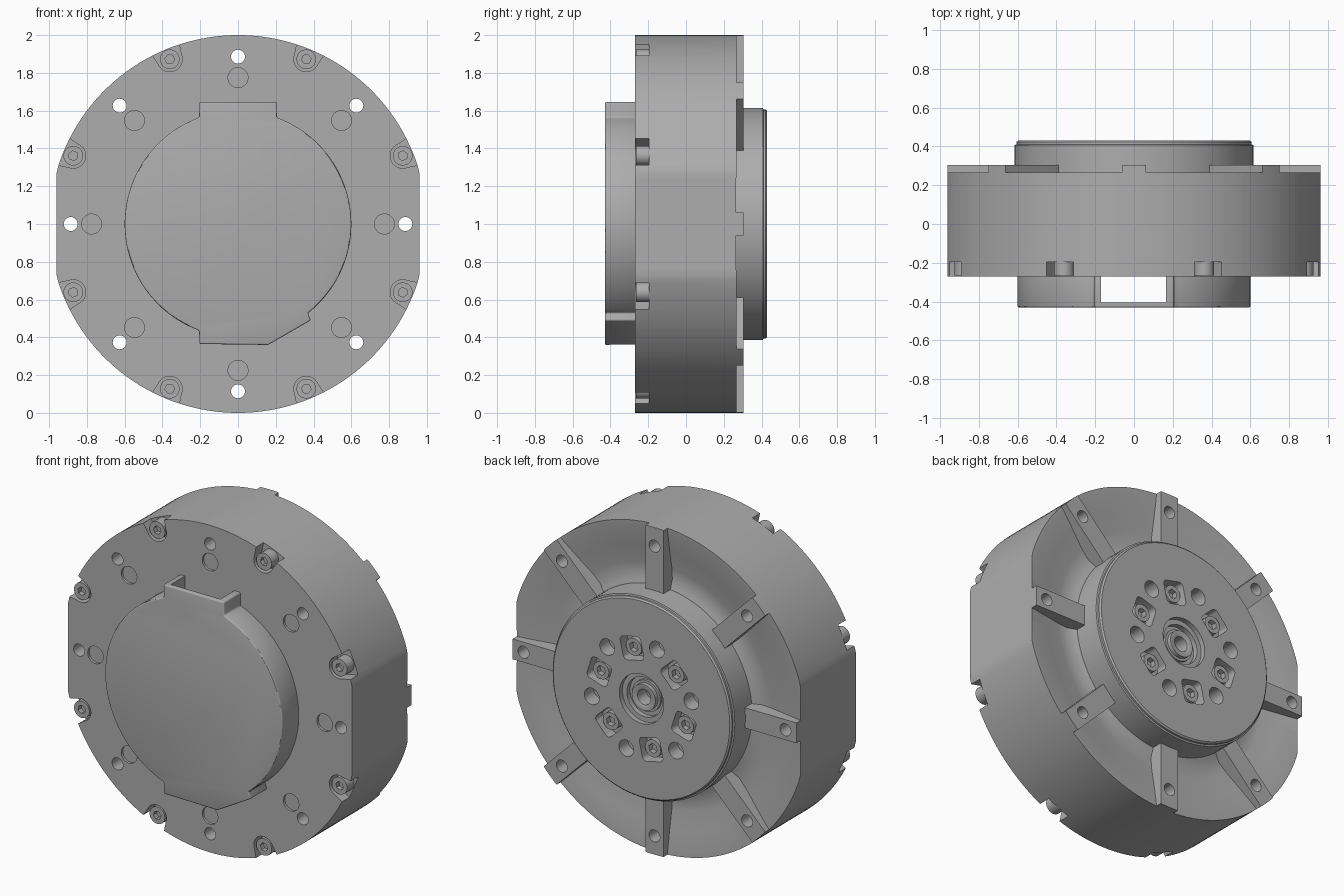
import bpy, bmesh
from math import sin, cos, pi, radians
from mathutils import Vector

cube = bpy.data.objects.get("Cube")
if cube:
    bpy.data.objects.remove(cube)

metal = bpy.data.materials.new("grey metal")
metal.use_nodes = True
GREY = (0.42, 0.42, 0.42, 1)
metal.diffuse_color = GREY
metal.node_tree.nodes["Principled BSDF"].inputs["Base Color"].default_value = GREY

MID = 1.0  # height of the motor axis


def arc(r, a0=0, a1=360, n=24, closed=True):
    """Points on an arc, angles in degrees."""
    steps = n if closed else n - 1
    angles = [radians(a0 + (a1 - a0) * i / steps) for i in range(n)]
    return [(r * cos(a), r * sin(a)) for a in angles]


def place(pts, r, angle):
    """Move a local (radial, tangential) outline out to a polar position."""
    c, s = cos(radians(angle)), sin(radians(angle))
    return [((r + u) * c - v * s, (r + u) * s + v * c) for u, v in pts]


def finish(name, bm):
    bmesh.ops.recalc_face_normals(bm, faces=bm.faces[:])
    mesh = bpy.data.meshes.new(name)
    bm.to_mesh(mesh)
    bm.free()
    mesh.materials.append(metal)
    obj = bpy.data.objects.new(name, mesh)
    bpy.context.collection.objects.link(obj)
    return obj


def prisms(name, parts):
    """Outlines in the xz plane extruded along y; parts are (outline, y0, y1)."""
    bm = bmesh.new()
    for pts, y0, y1 in parts:
        near = [bm.verts.new((x, y0, z + MID)) for x, z in pts]
        far = [bm.verts.new((x, y1, z + MID)) for x, z in pts]
        bm.faces.new(near)
        bm.faces.new(far[::-1])
        for i in range(len(pts)):
            j = (i + 1) % len(pts)
            bm.faces.new((near[i], far[i], far[j], near[j]))
    return finish(name, bm)


def lathe(name, profile, steps=128):
    """Spin a (radius, y) profile about the motor axis."""
    bm = bmesh.new()
    verts = [bm.verts.new((r, y, MID)) for r, y in profile]
    edges = [bm.edges.new(pair) for pair in zip(verts, verts[1:])]
    bmesh.ops.spin(bm, geom=verts + edges, cent=(0, 0, MID), axis=(0, 1, 0),
                   angle=2 * pi, steps=steps, use_duplicate=False)
    bmesh.ops.remove_doubles(bm, verts=bm.verts[:], dist=0.0002)
    return finish(name, bm)


def bake(obj):
    """Replace the mesh with its modified result."""
    deps = bpy.context.evaluated_depsgraph_get()
    mesh = bpy.data.meshes.new_from_object(obj.evaluated_get(deps))
    obj.modifiers.clear()
    obj.data = mesh


def boolean(obj, other, operation):
    mod = obj.modifiers.new(operation, "BOOLEAN")
    mod.operation = operation
    mod.solver = "EXACT"
    mod.object = other
    bake(obj)
    bpy.data.objects.remove(other)


def smooth(obj):
    bpy.ops.object.select_all(action="DESELECT")
    obj.select_set(True)
    bpy.context.view_layer.objects.active = obj
    bpy.ops.object.shade_smooth_by_angle(angle=radians(30))


EIGHT = [45 * i for i in range(8)]
SCREWS = [a + 22.5 for a in EIGHT]

# Housing: round drum with a dished back
housing = lathe("housing", [
    (0, -0.27), (1.03, -0.27), (1.03, 0.268), (0.97, 0.265), (0.85, 0.245),
    (0.74, 0.225), (0.67, 0.22), (0.63, 0.235), (0.58, 0.25), (0, 0.25)])

# Radial ribs on the back
bar = [(0, -0.062), (0.5, -0.062), (0.5, 0.062), (0, 0.062)]
boolean(housing, prisms("rib_stock", [(place(bar, 0.58, a), 0.1, 0.305) for a in EIGHT]), "UNION")

# Trim to a circle with two flat sides
trim = [(max(-0.96, min(0.96, x)), z) for x, z in arc(1, n=160)]
boolean(housing, prisms("trim", [(trim, -0.5, 0.5)]), "INTERSECT")

# Through holes, shallow round recesses and open screw pockets
pocket = arc(0.066, 90, 270, 14, False) + [(0.15, -0.095), (0.15, 0.095)]
cuts = [(place(arc(0.037), 0.886, a), -0.5, 0.5) for a in EIGHT]
cuts += [(place(arc(0.053), 0.775, a), -0.5, -0.255) for a in EIGHT]
cuts += [(place(pocket, 0.944, a), -0.5, -0.197) for a in SCREWS]
boolean(housing, prisms("housing_cuts", cuts), "DIFFERENCE")
smooth(housing)

# Cap screws around the front edge
screws = prisms("front_screws", [(place(arc(0.052), 0.944, a), -0.265, -0.19) for a in SCREWS])
sockets = [(place(arc(0.026, n=6), 0.944, a), -0.3, -0.235) for a in SCREWS]
boolean(screws, prisms("front_sockets", sockets), "DIFFERENCE")
smooth(screws)

# Front cover with a cable opening through top and bottom
outline = [(0.205, 0.645), (-0.205, 0.645)]
outline += arc(0.6, 110, 250, 48, False)
outline += [(-0.205, -0.635), (0.16, -0.64), (0.385, -0.51), (0.37, -0.47)]
outline += arc(0.6, -51, 70, 44, False)
cover = prisms("front_cover", [(outline, -0.43, -0.24)])
bevel = cover.modifiers.new("rounded_edges", "BEVEL")
bevel.width = 0.016
bevel.segments = 3
bevel.limit_method = "ANGLE"
bevel.angle_limit = radians(30)
bake(cover)
slot = [(-0.17, -0.8), (0.165, -0.8), (0.165, 0.8), (-0.17, 0.8)]
boolean(cover, prisms("cable_slot", [(slot, -0.405, -0.2)]), "DIFFERENCE")
smooth(cover)

# Output hub with a stepped rim, a sunken centre ring and a bored boss
hub = lathe("output_hub", [
    (0, 0.32), (0.045, 0.32), (0.045, 0.405), (0.055, 0.41), (0.08, 0.41), (0.08, 0.385),
    (0.095, 0.385), (0.095, 0.37), (0.12, 0.37), (0.12, 0.4), (0.15, 0.4), (0.15, 0.43),
    (0.597, 0.43), (0.606, 0.422), (0.606, 0.41), (0.615, 0.407), (0.615, 0.15), (0, 0.15)])

# Six screw pockets and six round holes in the hub
corners = [(0.045, 0.045), (-0.045, 0.045), (-0.045, -0.045), (0.045, -0.045)]
square = []
for i, (cu, cv) in enumerate(corners):
    square += [(cu + u, cv + v) for u, v in arc(0.026, 90 * i, 90 * i + 90, 5, False)]
HUB_SCREWS = [17.5 + 60 * i for i in range(6)]
cuts = [(place(square, 0.3, a), 0.36, 0.5) for a in HUB_SCREWS]
cuts += [(place(arc(0.05), 0.345, a + 30), 0.34, 0.5) for a in HUB_SCREWS]
boolean(hub, prisms("hub_cuts", cuts), "DIFFERENCE")
smooth(hub)

# Socket screws in the hub pockets
hub_screws = prisms("hub_screws", [(place(arc(0.053), 0.3, a), 0.35, 0.412) for a in HUB_SCREWS])
sockets = [(place(arc(0.03, n=6), 0.3, a), 0.38, 0.45) for a in HUB_SCREWS]
boolean(hub_screws, prisms("hub_sockets", sockets), "DIFFERENCE")
smooth(hub_screws)
